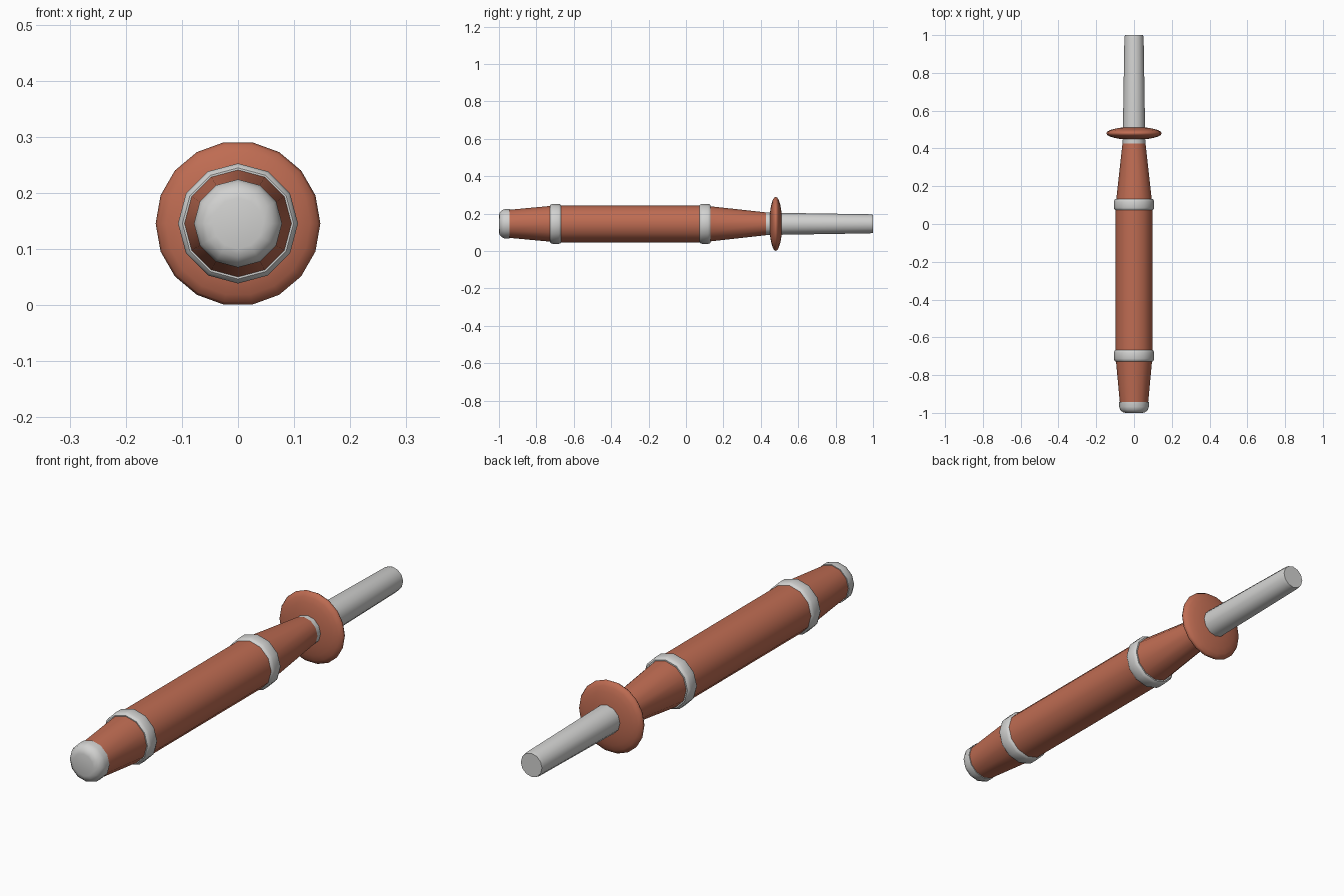
import bpy, bmesh, math

if "Cube" in bpy.data.objects:
    bpy.data.objects.remove(bpy.data.objects["Cube"])

AXIS_Z = 0.1455   # height of the long axis


def material(name, rgb):
    m = bpy.data.materials.new(name)
    m.diffuse_color = (*rgb, 1.0)
    m.use_nodes = True
    m.node_tree.nodes["Principled BSDF"].inputs["Base Color"].default_value = m.diffuse_color
    return m


CLAY = material("terracotta", (0.52, 0.15, 0.085))
GREY = material("light grey", (0.64, 0.64, 0.63))


def lathe(name, profile, mat, sides=12, angle=35):
    """Turn (y, radius) points around the long axis; cap both ends."""
    bm = bmesh.new()
    rings = []
    for y, r in profile:
        rings.append([bm.verts.new((r * math.cos(2 * math.pi * i / sides), y,
                                    AXIS_Z + r * math.sin(2 * math.pi * i / sides)))
                      for i in range(sides)])
    for a, b in zip(rings, rings[1:]):
        for i in range(sides):
            j = (i + 1) % sides
            bm.faces.new((a[i], a[j], b[j], b[i]))
    bm.faces.new(rings[0])
    bm.faces.new(rings[-1])
    bmesh.ops.recalc_face_normals(bm, faces=bm.faces)
    mesh = bpy.data.meshes.new(name)
    bm.to_mesh(mesh)
    bm.free()
    mesh.materials.append(mat)
    obj = bpy.data.objects.new(name, mesh)
    bpy.context.collection.objects.link(obj)
    bpy.ops.object.select_all(action='DESELECT')
    obj.select_set(True)
    bpy.context.view_layer.objects.active = obj
    bpy.ops.object.shade_smooth_by_angle(angle=math.radians(angle))
    return obj


def band(name, y0, y1):
    lathe(name, [(y0, 0.099), (y0 + 0.005, 0.104), (y0 + 0.014, 0.107),
                 (y1 - 0.014, 0.107), (y1 - 0.005, 0.104), (y1, 0.099)], GREY)


# rounded end cap
lathe("end_cap", [(-1.0, 0.045), (-0.996, 0.060), (-0.984, 0.073),
                  (-0.968, 0.0785), (-0.943, 0.0785)], GREY, angle=60)
# handle: rear taper, straight grip, front taper
lathe("rear_taper", [(-0.945, 0.075), (-0.72, 0.096)], CLAY)
lathe("grip", [(-0.69, 0.099), (0.10, 0.099)], CLAY)
lathe("front_taper", [(0.11, 0.096), (0.427, 0.061)], CLAY)
# bands at both ends of the grip
band("rear_band", -0.727, -0.667)
band("front_band", 0.073, 0.132)
# rod running through the guard to the tip
lathe("rod", [(0.42, 0.060), (0.985, 0.051), (1.0, 0.048)], GREY)

# lens-shaped guard disc
steps = 12
disc = []
for k in range(steps + 1):
    t = math.pi * (0.02 + 0.96 * k / steps)
    disc.append((0.480 - 0.034 * math.cos(t), 0.1468 * math.sin(t)))
lathe("guard_disc", disc, CLAY, sides=18, angle=70)
